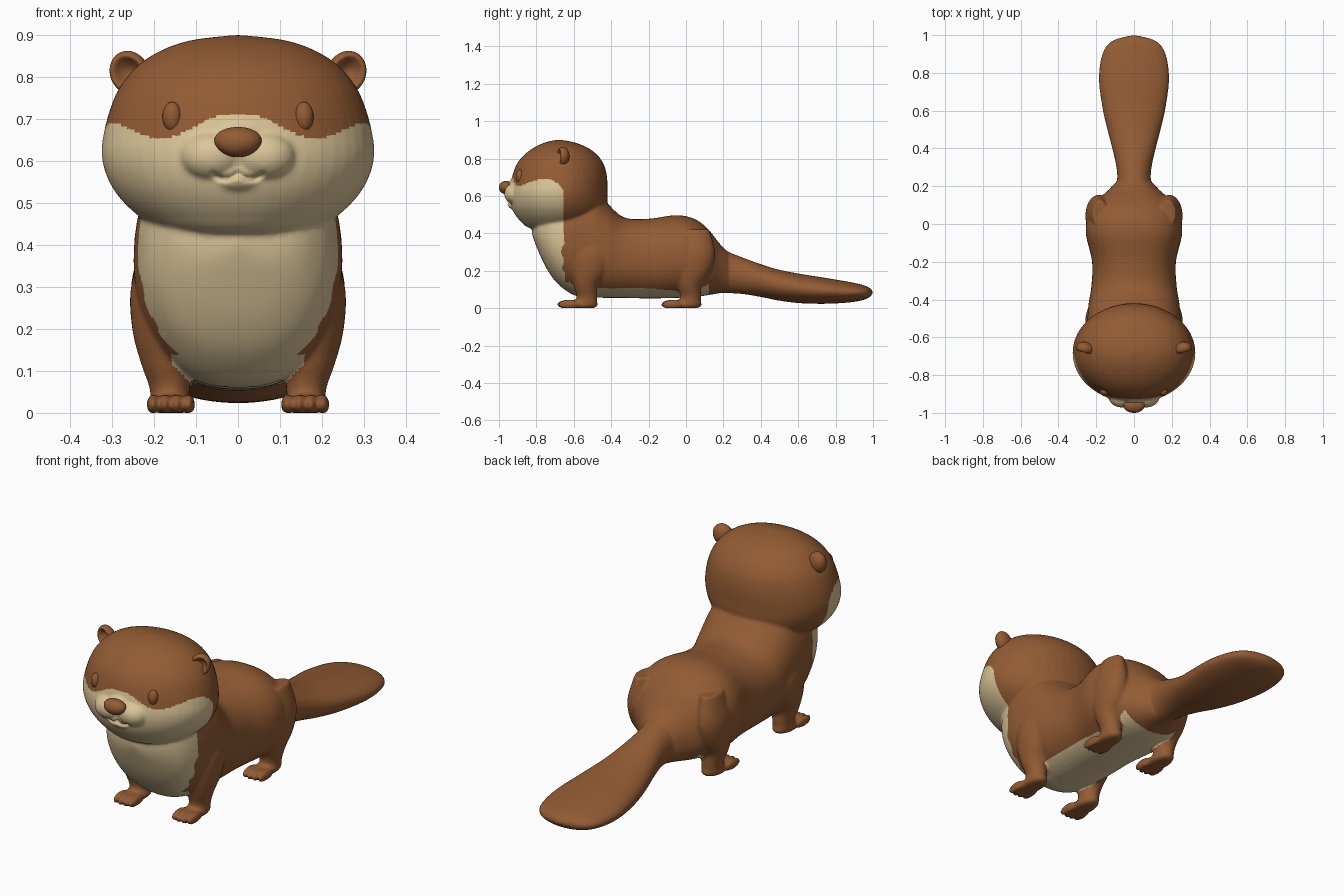
import bpy, bmesh, math
from mathutils import Matrix, Vector

if "Cube" in bpy.data.objects:
    bpy.data.objects.remove(bpy.data.objects["Cube"])


def material(name, rgb):
    m = bpy.data.materials.new(name)
    m.diffuse_color = (*rgb, 1)
    m.use_nodes = True
    m.node_tree.nodes["Principled BSDF"].inputs["Base Color"].default_value = m.diffuse_color
    return m


brown = material("brown fur", (0.29, 0.105, 0.034))
cream = material("cream fur", (0.71, 0.56, 0.32))


def interp(table, t):
    if t <= table[0][0]:
        return table[0][1]
    for (a, p), (b, q) in zip(table, table[1:]):
        if t <= b:
            k = (t - a) / (b - a)
            k = k * k * (3 - 2 * k)
            return p + (q - p) * k
    return table[-1][1]


def spline(rows, steps=6):
    """Catmull-Rom through rows of numbers."""
    out = []
    for i in range(len(rows) - 1):
        quad = [rows[max(0, min(len(rows) - 1, i + d))] for d in (-1, 0, 1, 2)]
        for s in range(steps):
            t = s / steps
            out.append([b + 0.5 * t * (c - a + t * (2*a - 5*b + 4*c - d + t * (3*(b - c) + d - a)))
                        for a, b, c, d in zip(*quad)])
    return out + [list(rows[-1])]


def loft(bm, rows, axis, side=1, dy=0, segs=48, power=2.0):
    """Rows are (position, low, high, half width, centre x) along y or z."""
    rings = []
    for t, lo, hi, w, cx in spline([(*r, 0)[:5] for r in rows]):
        w, h, mid = max(w, 0.001), max((hi - lo) / 2, 0.001), (lo + hi) / 2
        ring = []
        for i in range(segs):
            a = 2 * math.pi * i / segs
            c, s = math.cos(a), math.sin(a)
            x = side * cx + w * math.copysign(abs(c) ** (2 / power), c)
            v = mid + h * math.copysign(abs(s) ** (2 / power), s)
            ring.append(bm.verts.new((x, t + dy, v) if axis == "y" else (x, v + dy, t)))
        rings.append(ring)
    for p, q in zip(rings, rings[1:]):
        for i in range(segs):
            j = (i + 1) % segs
            bm.faces.new((p[i], p[j], q[j], q[i]))
    bm.faces.new(rings[0])
    bm.faces.new(rings[-1])


def ball(bm, loc, r, rot=(0, 0, 0)):
    m = Matrix.Translation(loc)
    for angle, ax in zip(rot, "XYZ"):
        m = m @ Matrix.Rotation(angle, 4, ax)
    m = m @ Matrix.Diagonal((*r, 1))
    return bmesh.ops.create_uvsphere(bm, u_segments=32, v_segments=20, radius=1, matrix=m)["verts"]


def finish(bm, name, *mats):
    bmesh.ops.recalc_face_normals(bm, faces=bm.faces)
    me = bpy.data.meshes.new(name)
    bm.to_mesh(me)
    bm.free()
    for m in mats:
        me.materials.append(m)
    me.polygons.foreach_set("use_smooth", [True] * len(me.polygons))
    ob = bpy.data.objects.new(name, me)
    bpy.context.collection.objects.link(ob)
    return ob


bm = bmesh.new()
# torso and tail
loft(bm, [(-.825, .40, .46, 0), (-.80, .33, .53, .13), (-.75, .22, .60, .195),
          (-.69, .135, .65, .228), (-.60, .07, .67, .247), (-.50, .058, .64, .247),
          (-.42, .055, .56, .24), (-.33, .055, .485, .226), (-.20, .052, .478, .222),
          (-.05, .055, .497, .255), (.05, .06, .475, .242), (.12, .07, .42, .20),
          (.18, .08, .345, .135), (.22, .084, .305, .098)], "y", power=2.25)
loft(bm, [(.10, .09, .38, .12), (.18, .082, .33, .11), (.23, .08, .30, .09),
          (.30, .076, .272, .093), (.40, .06, .235, .115), (.50, .04, .205, .141),
          (.62, .026, .182, .168), (.77, .024, .158, .186), (.90, .034, .135, .168),
          (.97, .052, .115, .115), (1.0, .08, .09, .01)], "y")
# head
loft(bm, [(.405, -.72, -.60, .04), (.43, -.84, -.50, .17), (.47, -.89, -.46, .238),
          (.52, -.925, -.43, .288), (.57, -.942, -.42, .315), (.62, -.945, -.42, .325),
          (.67, -.937, -.42, .319), (.72, -.925, -.425, .306), (.77, -.905, -.44, .285),
          (.82, -.865, -.475, .247), (.86, -.81, -.53, .19), (.887, -.75, -.60, .115),
          (.90, -.69, -.67, .01)], "z")
# muzzle
ball(bm, (0, -.91, .64), (.07, .05, .055))
ball(bm, (0, -.91, .56), (.06, .045, .035))
LEG = [(.015, -.60, -.475, .045, .163), (.06, -.585, -.475, .048, .163),
       (.12, -.60, -.47, .06, .172), (.20, -.62, -.42, .07, .182),
       (.30, -.62, -.40, .068, .187), (.42, -.57, -.43, .04, .18)]
for s in (-1, 1):
    ball(bm, (s * .062, -.912, .612), (.075, .06, .058))
    # legs, feet and toes
    for dy in (0, .555):
        loft(bm, LEG, "z", s, dy, 32)
        ball(bm, (s * .16, -.555 + dy, .02), (.05, .085, .028))
        for k in (-1.5, -.5, .5, 1.5):
            ball(bm, (s * .16 + k * .028, -.637 + dy + abs(k) * .006, .02), (.0155, .056, .025))
for v in bm.verts:
    v.co.z = max(v.co.z, 0)

# fuse the parts into one soft skin
raw = finish(bm, "raw_body")
mod = raw.modifiers.new("fuse", "REMESH")
mod.mode, mod.voxel_size, mod.use_smooth_shade = "VOXEL", 0.007, True
mod = raw.modifiers.new("soften", "SMOOTH")
mod.factor, mod.iterations = 0.5, 6
fused = bpy.data.meshes.new_from_object(raw.evaluated_get(bpy.context.evaluated_depsgraph_get()))
bpy.data.objects.remove(raw)
bm = bmesh.new()
bm.from_mesh(fused)

# mouth groove
for v in bm.verts:
    x = abs(v.co.x)
    if v.co.y < -.88 and x < .064:
        d = v.co.z - (.557 + .016 * ((x - .032) / .032) ** 2)
        v.co.y += .014 * math.exp(-(d / .006) ** 2)

BROW = [(0, .71), (.04, .707), (.17, .656), (.20, .656), (.30, .69)]
BIB = [(.05, .10), (.10, .115), (.20, .19), (.26, .222), (.42, .25), (.46, .4)]


def is_cream(c, n):
    x = abs(c.x)
    corner = .69 - .06 * max(0, (c.y + .74) / .085) ** 2
    if c.z > .40:
        return c.y < -.655 and c.z < (min(interp(BROW, x), corner) if x > .2 else interp(BROW, x))
    if c.z > .06 and c.y < interp([(.08, -.61), (.25, -.652)], c.z) and x < interp(BIB, c.z):
        return True
    return .04 < c.z < .14 and -.75 < c.y < .12 and x < .16 and n.z < -.5


bm.normal_update()
for f in bm.faces:
    f.material_index = int(is_cream(f.calc_center_median(), f.normal))
finish(bm, "body", brown, cream)

# nose
bm = bmesh.new()
for v in ball(bm, (0, -.962, .645), (.056, .038, .036)):
    v.co.x *= 1 + 3 * (v.co.z - .645)
finish(bm, "nose", brown)

for s, label in ((-1, "right"), (1, "left")):
    # eyes
    bm = bmesh.new()
    ball(bm, (s * .157, -.888, .705), (.023, .022, .036), (0, 0, s * .5))
    finish(bm, label + "_eye", brown)
    # ears with a hollow front
    bm = bmesh.new()
    for v in ball(bm, (0, 0, 0), (1, 1, 1)):
        r = math.hypot(v.co.x, v.co.z)
        if v.co.y < 0:
            v.co.y += 1.35 * max(0, 1 - (r / .78) ** 2)
    m = (Matrix.Translation((s * .258, -.66, .81)) @ Matrix.Rotation(s * .25, 4, "Z")
         @ Matrix.Rotation(s * .5, 4, "Y") @ Matrix.Diagonal((.047, .036, .054, 1)))
    bm.transform(m)
    finish(bm, label + "_ear", brown)
